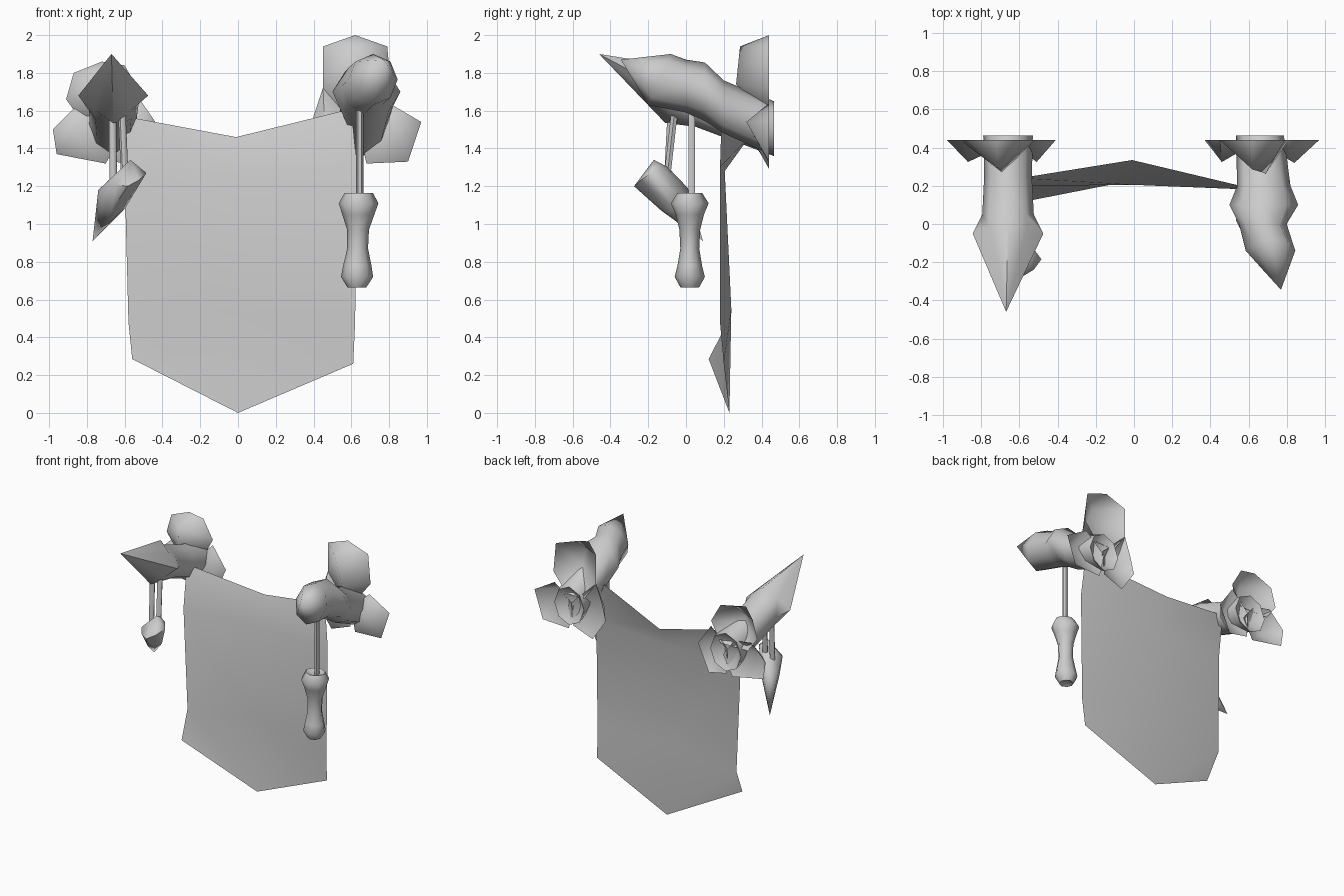
import bpy, bmesh, math
from mathutils import Vector

cube = bpy.data.objects.get("Cube")
if cube:
    bpy.data.objects.remove(cube, do_unlink=True)

grey = bpy.data.materials.new("plain grey")
grey.use_nodes = True
grey.diffuse_color = (0.6, 0.6, 0.6, 1)
grey.node_tree.nodes["Principled BSDF"].inputs["Base Color"].default_value = grey.diffuse_color


def finish(name, bm, angle=60, recalc=True):
    if recalc:
        bmesh.ops.recalc_face_normals(bm, faces=bm.faces)
    mesh = bpy.data.meshes.new(name)
    bm.to_mesh(mesh)
    bm.free()
    mesh.materials.append(grey)
    obj = bpy.data.objects.new(name, mesh)
    bpy.context.collection.objects.link(obj)
    bpy.ops.object.select_all(action='DESELECT')
    obj.select_set(True)
    bpy.context.view_layer.objects.active = obj
    bpy.ops.object.shade_smooth_by_angle(angle=math.radians(angle))
    return obj


def loft(name, rings, sides=8, start=None, end=None, angle=60):
    """Skin rings of (centre, u axis, v axis, corner fullness); ends may be points."""
    bm = bmesh.new()
    loops = []
    for c, u, v, full in rings:
        loop = []
        for i in range(sides):
            a = 2 * math.pi * i / sides
            k = full if i % 2 else 1
            p = Vector(c) + (Vector(u) * math.cos(a) + Vector(v) * math.sin(a)) * k
            loop.append(bm.verts.new(p))
        loops.append(loop)
    for a, b in zip(loops, loops[1:]):
        for i in range(sides):
            j = (i + 1) % sides
            bm.faces.new((a[i], a[j], b[j], b[i]))
    for loop, tip in ((loops[0], start), (loops[-1], end)):
        if tip:
            t = bm.verts.new(tip)
            for i in range(sides):
                bm.faces.new((loop[i], loop[(i + 1) % sides], t))
        else:
            bm.faces.new(loop)
    return finish(name, bm, angle)


def horn_ring(x, y, z, rx, rz, full=1.0, lean=0.0):
    return ((x, y, z), (rx, 0, 0), (0, lean, rz), full)


def petal(name, outline, ridge):
    """Hollow petal: a rim in one plane with a ridge pushed forward."""
    bm = bmesh.new()
    for x, z in outline:
        bm.verts.new((x, 0.44, z))
    for p in ridge:
        bm.verts.new(p)
    bmesh.ops.convex_hull(bm, input=bm.verts[:])
    bm.normal_update()
    back = [f for f in bm.faces if all(v.co.y > 0.43 for v in f.verts)]
    bmesh.ops.delete(bm, geom=back, context='FACES_ONLY')
    finish(name, bm, 75)


def cord(name, a, b, r):
    loft(name, [(p, (r, 0, 0), (0, r, 0), 1) for p in (a, b)], 6)


# Cloth banner, three columns of points from top to bottom
columns = [
    [(-.60, .24, 1.57), (-.60, .20, 1.25), (-.58, .22, .48), (-.56, .12, .285)],
    [(-.01, .335, 1.46), (0, .205, 1.28), (0, .24, .55), (0, .23, 0)],
    [(.60, .19, 1.61), (.63, .18, 1.30), (.62, .18, .48), (.61, .20, .26)],
]
bm = bmesh.new()
cols = [[bm.verts.new(p) for p in c] for c in columns]
for a, b in zip(cols, cols[1:]):
    for i in range(3):
        bm.faces.new((a[i], a[i + 1], b[i + 1], b[i]))
finish("banner", bm, 80, recalc=False)

# Right horn with a diamond-shaped head
loft("right_horn", [
    horn_ring(-.66, -.05, 1.68, .185, .145, .74, .06),
    horn_ring(-.66, .05, 1.645, .135, .13),
    horn_ring(-.66, .25, 1.57, .125, .13),
    horn_ring(-.66, .465, 1.505, .13, .145)],
    start=(-.67, -.46, 1.9), end=(-.66, .36, 1.5))

# Left horn, knobbly and bent
loft("left_horn", [
    horn_ring(.715, -.14, 1.765, .13, .135, 1, .06),
    horn_ring(.675, 0, 1.73, .125, .14),
    horn_ring(.68, .10, 1.70, .18, .155, .92),
    horn_ring(.68, .20, 1.62, .14, .14),
    horn_ring(.66, .465, 1.505, .125, .145)],
    start=(.77, -.345, 1.87), end=(.66, .36, 1.5))

# Petals behind each horn
petal("right_upper_petal",
      [(-.87, 1.80), (-.72, 1.86), (-.60, 1.84), (-.52, 1.70), (-.60, 1.55), (-.83, 1.55), (-.91, 1.66)],
      [(-.71, .29, 1.80), (-.69, .27, 1.66)])
petal("right_outer_petal",
      [(-.98, 1.50), (-.96, 1.37), (-.70, 1.32), (-.62, 1.47), (-.72, 1.60), (-.86, 1.62)],
      [(-.87, .325, 1.48)])
petal("right_inner_petal",
      [(-.52, 1.66), (-.41, 1.50), (-.50, 1.30), (-.65, 1.33), (-.66, 1.52)],
      [(-.51, .325, 1.48)])
petal("left_upper_petal",
      [(.45, 1.94), (.62, 2.0), (.79, 1.94), (.81, 1.72), (.70, 1.58), (.55, 1.58), (.45, 1.72)],
      [(.62, .286, 1.94), (.69, .265, 1.74)])
petal("left_outer_petal",
      [(.80, 1.64), (.97, 1.54), (.90, 1.33), (.68, 1.32), (.64, 1.50)],
      [(.84, .32, 1.54)])
petal("left_inner_petal",
      [(.45, 1.72), (.40, 1.57), (.37, 1.45), (.48, 1.29), (.64, 1.35), (.66, 1.52)],
      [(.46, .325, 1.50)])

# Cords
cord("left_cord", (.645, .03, 1.60), (.645, .03, 1.14), .02)
cord("right_front_cord", (-.665, -.08, 1.60), (-.66, -.10, 1.22), .02)
cord("right_back_cord", (-.615, -.06, 1.60), (-.60, -.10, 1.25), .02)

# Hanging fang
loft("fang", [
    ((-.585, -.185, 1.25), (.10, 0, .02), (0, .09, .05), .85),
    ((-.67, -.06, 1.13), (.07, 0, -.05), (0, .07, .06), .9)],
    start=(-.57, -.17, 1.34), end=(-.77, .09, .91))

# Hanging bone: shaft with two knobs at each end
profile = [(.665, .05, .05), (.72, .085, .08), (.78, .075, .065), (.87, .055, .05),
           (.97, .058, .055), (1.05, .085, .075), (1.11, .105, .10), (1.165, .075, .065)]
loft("bone", [((.63 + .02 * (z - .7), .02, z), (rx, 0, 0), (0, ry, 0), .95) for z, rx, ry in profile],
     start=(.63, .02, .69), end=(.64, .02, 1.14))
